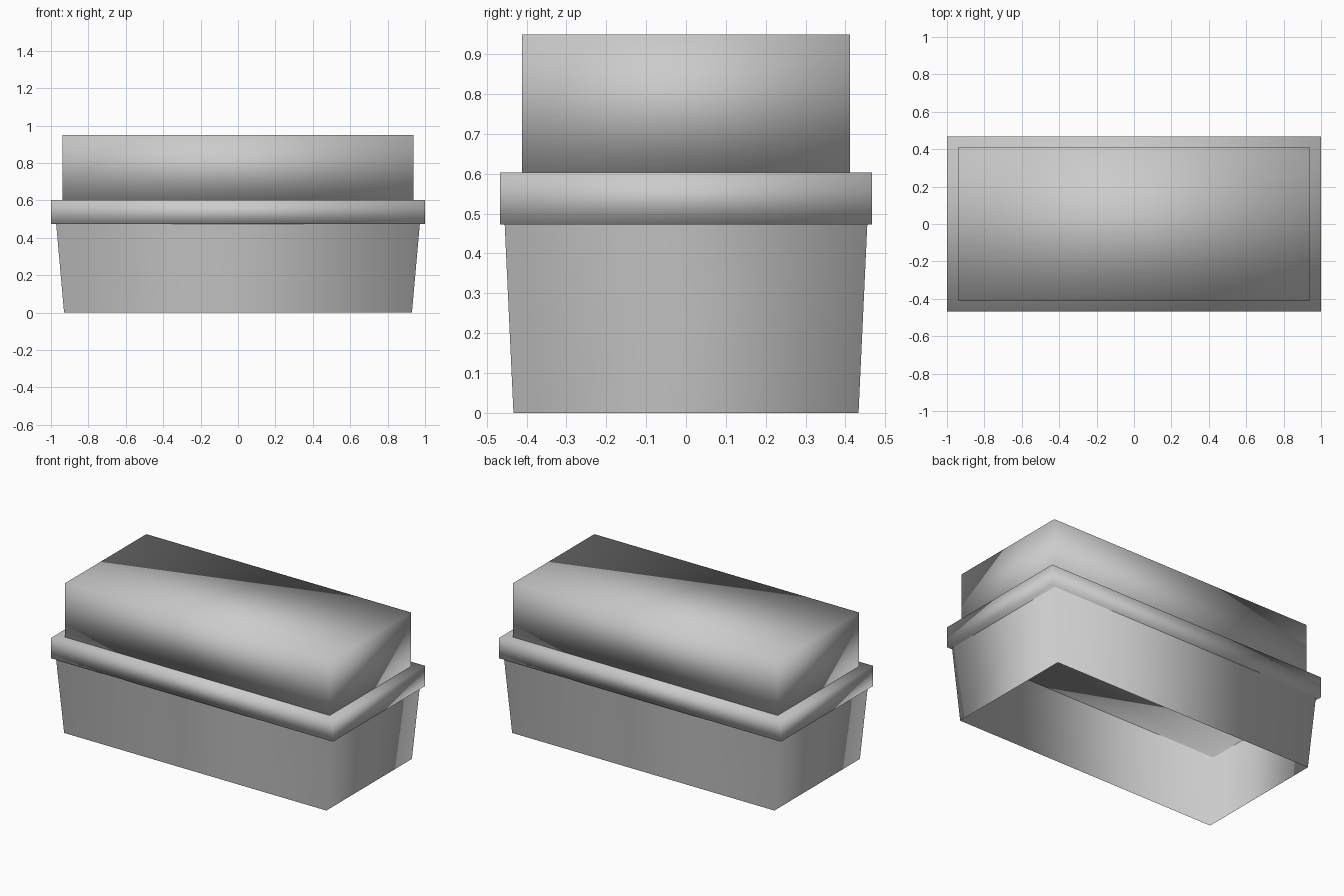
import bpy, bmesh

default = bpy.data.objects.get("Cube")
if default:
    bpy.data.objects.remove(default, do_unlink=True)

# Single grey material
grey = bpy.data.materials.new("plain grey")
grey.use_nodes = True
colour = (0.6, 0.6, 0.6, 1)
grey.diffuse_color = colour
grey.node_tree.nodes["Principled BSDF"].inputs["Base Color"].default_value = colour


def block(name, bottom, top, z0, z1, capped=True):
    """Four-sided block between two half-size rectangles, smooth shaded."""
    bm = bmesh.new()
    rings = []
    for (hx, hy), z in ((bottom, z0), (top, z1)):
        corners = ((-hx, -hy), (hx, -hy), (hx, hy), (-hx, hy))
        rings.append([bm.verts.new((x, y, z)) for x, y in corners])
    low, high = rings
    for i in range(4):
        j = (i + 1) % 4
        bm.faces.new((low[i], low[j], high[j], high[i]))
    if capped:
        bm.faces.new(low[::-1])
        bm.faces.new(high)
    for face in bm.faces:
        face.smooth = True
    mesh = bpy.data.meshes.new(name)
    bm.to_mesh(mesh)
    bm.free()
    mesh.materials.append(grey)
    obj = bpy.data.objects.new(name, mesh)
    bpy.context.collection.objects.link(obj)
    return obj


# Tapered skirt, an open sheet with no floor
block("tapered_base", (0.93, 0.433), (0.972, 0.455), 0, 0.473, capped=False)
# Overhanging rim slab
block("rim", (1, 0.467), (1, 0.467), 0.473, 0.603)
# Upper box
block("upper_box", (0.938, 0.411), (0.938, 0.411), 0.603, 0.95)
